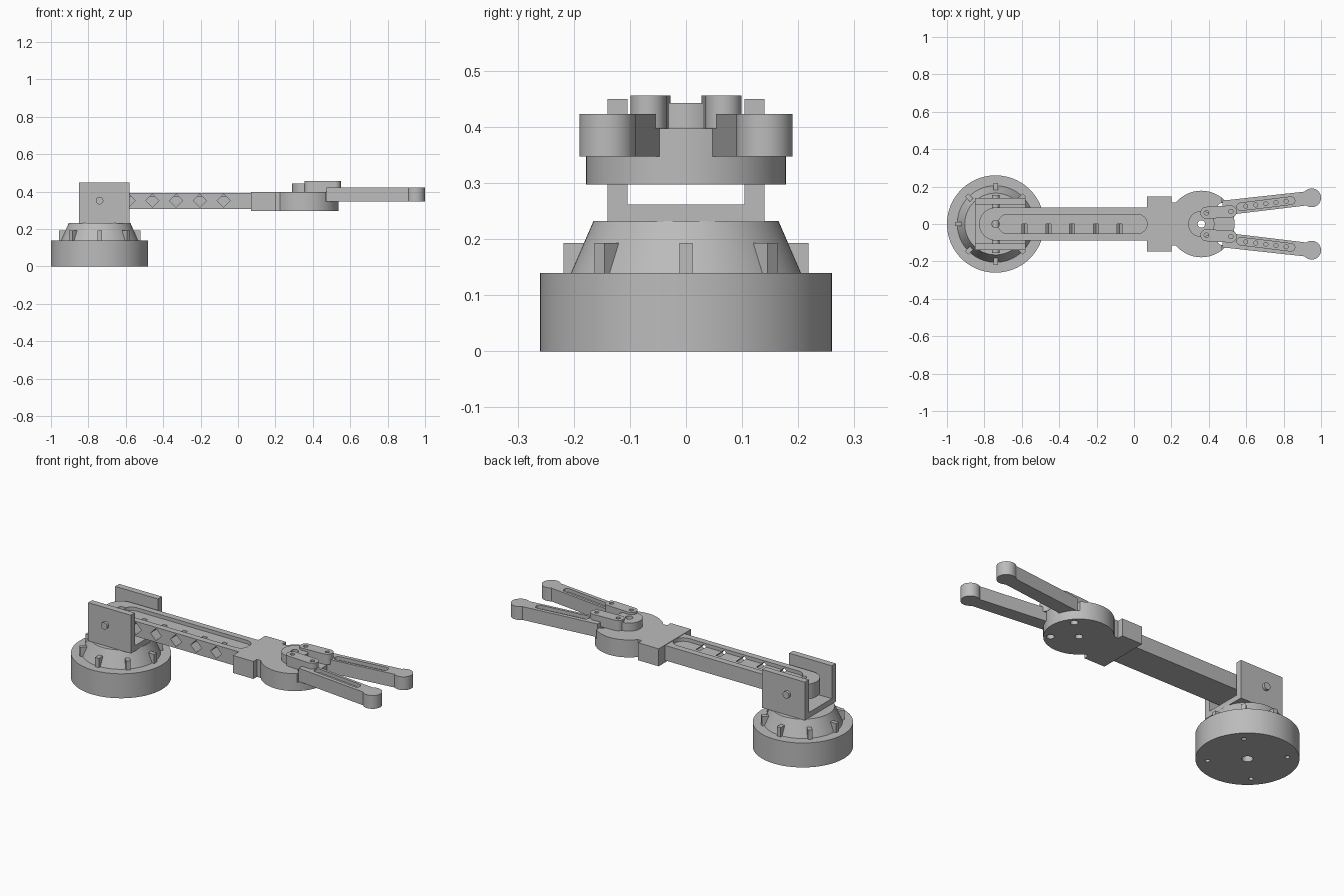
import bpy, bmesh, math
from mathutils import Vector, Matrix

cube = bpy.data.objects.get("Cube")
if cube:
    bpy.data.objects.remove(cube)

grey = bpy.data.materials.new("matte grey")
grey.use_nodes = True
grey.diffuse_color = (0.5, 0.5, 0.5, 1)
grey.node_tree.nodes["Principled BSDF"].inputs["Base Color"].default_value = grey.diffuse_color


def finish(name, bm):
    bmesh.ops.recalc_face_normals(bm, faces=bm.faces)
    mesh = bpy.data.meshes.new(name)
    bm.to_mesh(mesh)
    bm.free()
    mesh.materials.append(grey)
    ob = bpy.data.objects.new(name, mesh)
    bpy.context.collection.objects.link(ob)
    return ob


def prism(name, outline, z0, z1, matrix=None):
    """Extrude a flat outline from z0 to z1."""
    bm = bmesh.new()
    face = bm.faces.new([bm.verts.new((x, y, z0)) for x, y in outline])
    top = bmesh.ops.extrude_face_region(bm, geom=[face])["geom"]
    bmesh.ops.translate(bm, vec=(0, 0, z1 - z0),
                        verts=[v for v in top if isinstance(v, bmesh.types.BMVert)])
    if matrix:
        bm.transform(matrix)
    return finish(name, bm)


def box(name, x0, x1, y0, y1, z0, z1, matrix=None):
    return prism(name, [(x0, y0), (x1, y0), (x1, y1), (x0, y1)], z0, z1, matrix)


def capsule(a, b, r, n=20):
    """Outline of a bar with round ends."""
    a, b = Vector(a), Vector(b)
    turn = math.atan2(b.y - a.y, b.x - a.x)
    pts = []
    for centre, start in ((b, turn - math.pi / 2), (a, turn + math.pi / 2)):
        for i in range(n + 1):
            t = start + math.pi * i / n
            pts.append((centre.x + r * math.cos(t), centre.y + r * math.sin(t)))
    return pts


def disc(name, x, y, r, z0, z1, top=None, n=64):
    """Cylinder, or a cone frustum when a top radius is given."""
    bm = bmesh.new()
    bmesh.ops.create_cone(bm, cap_ends=True, segments=n, radius1=r,
                          radius2=r if top is None else top, depth=z1 - z0,
                          matrix=Matrix.Translation((x, y, (z0 + z1) / 2)))
    return finish(name, bm)


def combine(ob, tool, operation="DIFFERENCE"):
    mod = ob.modifiers.new(operation.title(), "BOOLEAN")
    mod.operation, mod.solver, mod.object = operation, "EXACT", tool
    bpy.context.view_layer.objects.active = ob
    bpy.ops.object.modifier_apply(modifier=mod.name)
    bpy.data.objects.remove(tool)


def smooth(ob):
    bpy.ops.object.select_all(action="DESELECT")
    ob.select_set(True)
    bpy.context.view_layer.objects.active = ob
    bpy.ops.object.shade_smooth_by_angle(angle=math.radians(30))


BX = -0.74   # turntable axis
GX = 0.36    # gripper axis

# Base with mounting holes underneath
base = disc("base", BX, 0, 0.26, 0, 0.14, n=96)
combine(base, disc("cutter", BX, 0, 0.028, -0.1, 0.1, n=24))
for k in range(4):
    t = math.radians(45 + 90 * k)
    combine(base, disc("cutter", BX + 0.2 * math.cos(t), 0.2 * math.sin(t), 0.012, -0.1, 0.08, n=16))

# Turntable cone and its ring of fins
cone = disc("turntable", BX, 0, 0.205, 0.14, 0.232, 0.165)
for k in range(8):
    spin = Matrix.Translation((BX, 0, 0)) @ Matrix.Rotation(k * math.pi / 4, 4, "Z")
    box("fin", 0.175, 0.218, -0.012, 0.012, 0.14, 0.193, spin)

# Shoulder bracket: a U of one floor and two cheeks
bracket = box("shoulder_bracket", -0.85, -0.58, -0.14, 0.14, 0.231, 0.45)
combine(bracket, box("cutter", -1, 0, -0.104, 0.104, 0.262, 0.6))
pin = disc("shoulder_pin", 0, 0, 0.02, -0.155, 0.155, n=24)
pin.data.transform(Matrix.Translation((BX, 0, 0.352)) @ Matrix.Rotation(math.pi / 2, 4, "X"))

# Arm with a shallow trench and diamond pockets in its front side
outline = capsule((BX, 0), (0, 0), 0.088)
arm_outline = [(0.09, -0.088), (0.09, 0.088)] + outline[21:]
arm = prism("arm", arm_outline, 0.308, 0.394)
combine(arm, prism("cutter", capsule((-0.675, 0), (0.018, 0), 0.052), 0.374, 0.5))
for k in range(5):
    place = Matrix.Translation((-0.585 + 0.127 * k, 0, 0.352)) @ Matrix.Rotation(math.pi / 2, 4, "X")
    diamond = [(0.035, 0), (0, 0.035), (-0.035, 0), (0, -0.035)]
    combine(arm, prism("cutter", diamond, 0, 0.2, place))
combine(arm, disc("cutter", BX, 0, 0.02, 0.36, 0.5, n=24))

# Wrist block, neck and gripper palm
wrist = box("wrist_block", 0.07, 0.2, -0.147, 0.147, 0.297, 0.397)
neck = box("wrist_neck", 0.19, 0.28, -0.115, 0.115, 0.297, 0.397)
palm = disc("gripper_palm", GX, 0, 0.178, 0.297, 0.397)
for side in (1, -1):
    y0, y1 = sorted((0.047 * side, 0.3 * side))
    combine(palm, box("cutter", 0.47, 0.7, y0, y1, 0.347, 0.5))
    combine(palm, disc("cutter", 0.468, 0.092 * side, 0.02, 0.2, 0.5, n=24))
hub = disc("gripper_hub", GX, 0, 0.07, 0.397, 0.443)
for part in (palm, hub):
    combine(part, disc("cutter", GX, 0, 0.02, 0.2, 0.6, n=24))

# Fingers and their drive links, one of each per side
for side, label in ((1, "left"), (-1, "right")):
    edge = [(0.472, 0.045), (0.93, 0.1), (0.93, 0.175), (0.472, 0.125)]
    finger = prism(label + "_finger", [(x, y * side) for x, y in edge], 0.347, 0.423)
    combine(finger, disc("cutter", 0.95, 0.14 * side, 0.05, 0.347, 0.423, n=48), "UNION")
    start, end = Vector((0.57, 0.092 * side)), Vector((0.84, 0.125 * side))
    combine(finger, prism("cutter", capsule(start, end, 0.02), 0.403, 0.5))
    for k in range(5):
        p = start.lerp(end, 0.1 + 0.2 * k)
        combine(finger, disc("cutter", p.x, p.y, 0.011, 0.38, 0.5, n=12))

    a, b = (0.387, 0.06 * side), (0.518, 0.067 * side)
    link = prism(label + "_link", capsule(a, b, 0.032), 0.397, 0.456)
    for x, y in (a, b):
        combine(link, disc("cutter", x, y, 0.012, 0.43, 0.5, n=16))
    for ob in (finger, link):
        smooth(ob)

for ob in (base, cone, pin, arm, palm, hub):
    smooth(ob)
